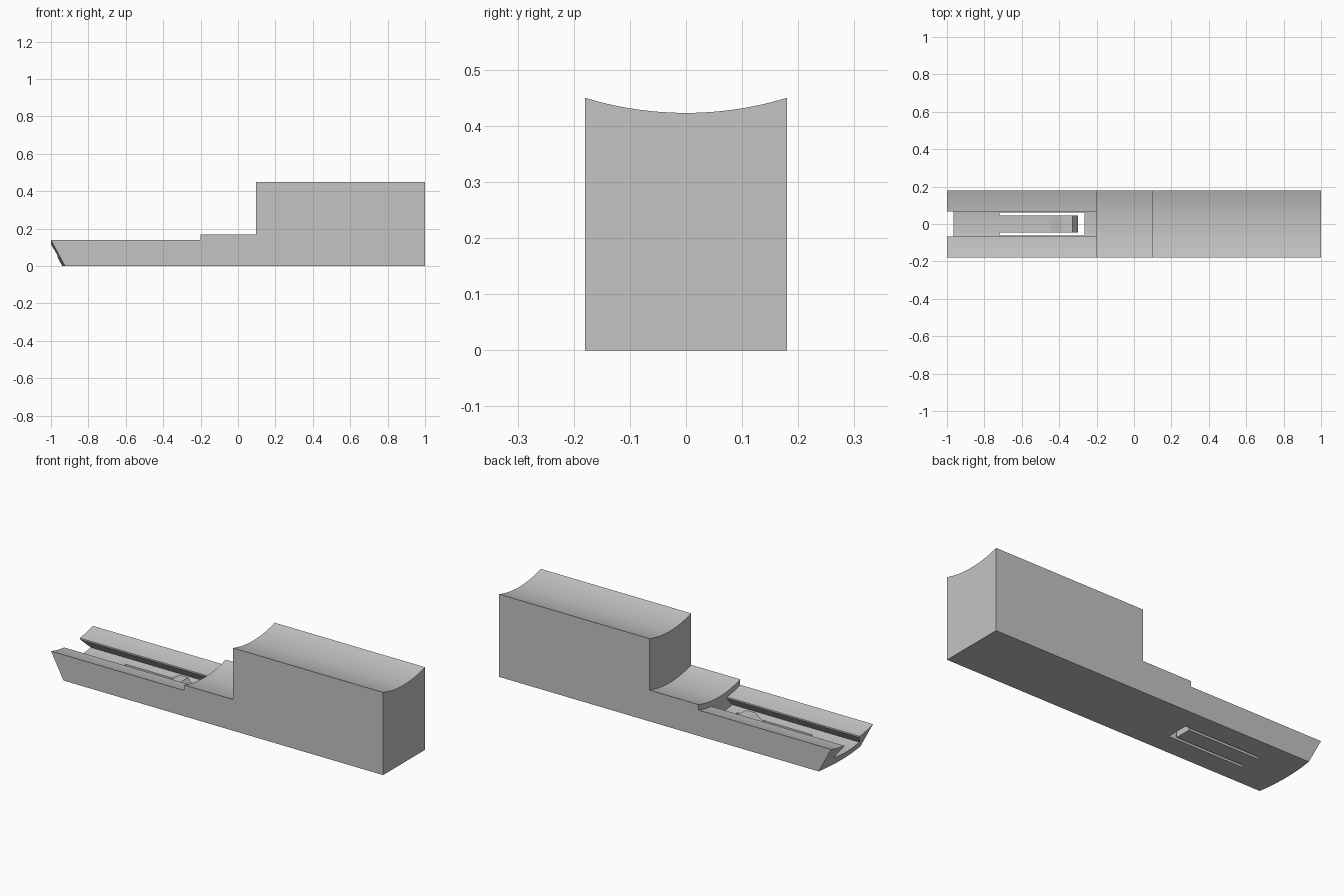
import bpy
import bmesh
import math

cube = bpy.data.objects.get("Cube")
if cube:
    bpy.data.objects.remove(cube, do_unlink=True)

HALF = 0.18        # half width of the body
RADIUS = 0.614     # radius of the hollow top surfaces
RAIL, STEP, BLOCK = 0.113, 0.143, 0.423   # centre heights of the three tiers
FLOOR = 0.048      # centre height of the groove floor
SLANT = 0.536      # slope of the cut end

grey = bpy.data.materials.new("plain grey")
grey.use_nodes = True
colour = (0.55, 0.55, 0.55, 1)
grey.diffuse_color = colour
grey.node_tree.nodes["Principled BSDF"].inputs["Base Color"].default_value = colour


def sag(y):
    """Rise of the hollow surface away from the centre line."""
    return RADIUS - math.sqrt(RADIUS ** 2 - y ** 2)


def loft(name, rings):
    """Closed solid through a list of matching rings."""
    bm = bmesh.new()
    loops = [[bm.verts.new(p) for p in ring] for ring in rings]
    n = len(loops[0])
    for a, b in zip(loops, loops[1:]):
        for i in range(n):
            j = (i + 1) % n
            bm.faces.new((a[i], a[j], b[j], b[i]))
    bm.faces.new(loops[0])
    bm.faces.new(loops[-1])
    bmesh.ops.recalc_face_normals(bm, faces=bm.faces)
    mesh = bpy.data.meshes.new(name)
    bm.to_mesh(mesh)
    bm.free()
    mesh.materials.append(grey)
    obj = bpy.data.objects.new(name, mesh)
    bpy.context.collection.objects.link(obj)
    return obj


def activate(obj):
    bpy.ops.object.select_all(action="DESELECT")
    obj.select_set(True)
    bpy.context.view_layer.objects.active = obj


def cut(target, cutter):
    mod = target.modifiers.new("cut", "BOOLEAN")
    mod.operation = "DIFFERENCE"
    mod.solver = "EXACT"
    mod.object = cutter
    activate(target)
    bpy.ops.object.modifier_apply(modifier=mod.name)
    bpy.data.objects.remove(cutter, do_unlink=True)


def side_profile(y):
    s = sag(y)
    pts = [(-1 + SLANT * (RAIL + s), 0), (1, 0), (1, BLOCK + s), (0.095, BLOCK + s),
           (0.095, STEP + s), (-0.2, STEP + s), (-0.2, RAIL + s), (-1, RAIL + s)]
    return [(x, y, z) for x, z in pts]


# Stepped body with hollow tops and a slanted end
N = 24
body = loft("stepped_body", [side_profile(HALF * (2 * i / N - 1)) for i in range(N + 1)])

# Dovetail groove between the rails
WIDE, NARROW = 0.112, 0.067
section = [(y, FLOOR + sag(y)) for y in [WIDE * (k / 6 - 1) for k in range(13)]]
section += [(NARROW, 0.109), (NARROW, 0.16), (-NARROW, 0.16), (-NARROW, 0.109)]
cut(body, loft("groove_cutter", [[(x, y, z) for y, z in section] for x in (-1.1, -0.2)]))

# U-shaped slot that frees the spring tongue
OUT, TONGUE = 0.062, 0.045
u_shape = [(-0.72, -OUT), (-0.265, -OUT), (-0.265, OUT), (-0.72, OUT),
           (-0.72, TONGUE), (-0.3, TONGUE), (-0.3, -TONGUE), (-0.72, -TONGUE)]
cut(body, loft("slot_cutter", [[(x, y, z) for x, y in u_shape] for z in (-0.1, 0.085)]))

# Catch on the end of the tongue
catch = [(-0.445, FLOOR - 0.005), (-0.445, FLOOR + 0.002), (-0.385, 0.09),
         (-0.33, 0.09), (-0.3, FLOOR), (-0.3, FLOOR - 0.005)]
tooth = loft("tongue_catch", [[(x, y, z) for x, z in catch] for y in (-TONGUE, TONGUE)])

for obj in (body, tooth):
    activate(obj)
    bpy.ops.object.shade_smooth_by_angle(angle=math.radians(20))
